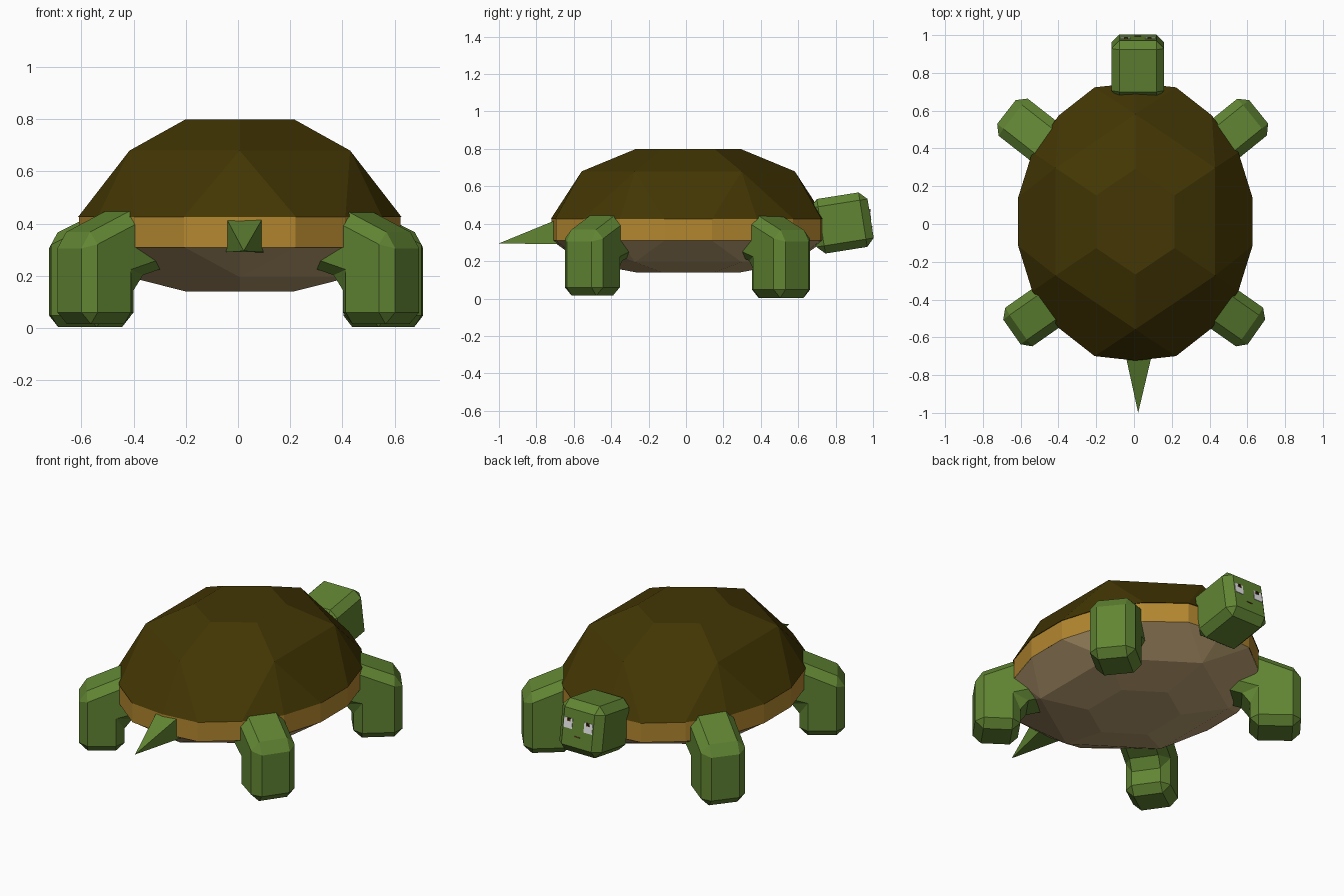
import bpy, bmesh, math
from mathutils import Matrix, Vector

if "Cube" in bpy.data.objects:
    bpy.data.objects.remove(bpy.data.objects["Cube"])


def material(name, rgb):
    m = bpy.data.materials.new(name)
    m.diffuse_color = (*rgb, 1)
    m.use_nodes = True
    m.node_tree.nodes["Principled BSDF"].inputs["Base Color"].default_value = m.diffuse_color
    return m


SHELL = material("shell_brown", (0.056, 0.037, 0.001))
BAND = material("rim_tan", (0.45, 0.24, 0.028))
BELLY = material("belly_taupe", (0.50, 0.35, 0.17))
GREEN = material("skin_green", (0.12, 0.235, 0.033))
WHITE = material("eye_white", (0.8, 0.8, 0.8))
IRIS = material("iris_brown", (0.12, 0.045, 0.01))
DARK = material("dark", (0.01, 0.008, 0.006))


def finish(name, bm, mat, bevel=0):
    bmesh.ops.recalc_face_normals(bm, faces=bm.faces[:])
    me = bpy.data.meshes.new(name)
    bm.to_mesh(me)
    bm.free()
    me.materials.append(mat)
    ob = bpy.data.objects.new(name, me)
    bpy.context.collection.objects.link(ob)
    if bevel:
        mod = ob.modifiers.new("bevel", 'BEVEL')
        mod.width = bevel
        mod.segments = 1
        mod.limit_method = 'ANGLE'
        mod.angle_limit = math.radians(35)
    return ob


RX, RY, OFFX, OFFY = 0.63, 0.735, 0.007, 0.012


def ring(bm, n, scale, z):
    # ring of points on the oval, starting at the tail, blunt at both ends
    out = []
    for i in range(n):
        a = math.tau * i / n
        blunt = 1.03 if n == 18 and i % 9 in (1, 8) else 1
        out.append(bm.verts.new((OFFX + RX * scale * math.sin(a),
                                 OFFY - RY * scale * blunt * math.cos(a), z)))
    return out


def dome(name, z0, z1, rim_scale, mat):
    # hexagonal cap, six panels, then an 18 sided rim
    bm = bmesh.new()
    h = z1 - z0
    top = ring(bm, 6, 0.38, z1)
    mid = ring(bm, 6, 0.775, z0 + 0.68 * h)
    rim = ring(bm, 18, rim_scale, z0)
    bm.faces.new(top)
    bm.faces.new(rim)
    for i in range(6):
        j, k = (i + 1) % 6, 3 * i
        bm.faces.new((top[i], top[j], mid[j], mid[i]))
        bm.faces.new((mid[i], mid[j], rim[k + 2], rim[k + 1]))
        bm.faces.new((mid[i], rim[k + 1], rim[k]))
        bm.faces.new((mid[i], rim[k], rim[k - 1]))
    return finish(name, bm, mat)


dome("upper_shell", 0.425, 0.80, 1.0, SHELL)
dome("belly", 0.31, 0.14, 0.992, BELLY)

# rim band between the two halves
bm = bmesh.new()
lo, hi = ring(bm, 18, 0.994, 0.309), ring(bm, 18, 0.994, 0.427)
for i in range(18):
    j = (i + 1) % 18
    bm.faces.new((lo[i], lo[j], hi[j], hi[i]))
finish("rim_band", bm, BAND)


def leg(name, angle, reach, ground, shift):
    # bent side profile (outward, up), widened sideways
    profile = [(0.62, ground), (reach, ground), (reach, 0.35), (0.60, 0.465),
               (0.45, 0.42), (0.41, 0.25), (0.62, 0.19)]
    bm = bmesh.new()
    f = bm.faces.new([bm.verts.new((r, -0.125, z)) for r, z in profile])
    res = bmesh.ops.extrude_face_region(bm, geom=[f])
    bmesh.ops.translate(bm, vec=(0, 0.25, 0),
                        verts=[v for v in res["geom"] if isinstance(v, bmesh.types.BMVert)])
    ob = finish(name, bm, GREEN, 0.045)
    ob.rotation_euler.z = math.radians(angle)
    ob.location = (*shift, 0)


leg("front_leg_right", 39, 0.885, 0.003, (-0.028, 0.037))
leg("front_leg_left", 180 - 38, 0.895, 0.003, (0.03, 0.042))
leg("rear_leg_right", -35, 0.865, 0.015, (-0.06, -0.075))
leg("rear_leg_left", 180 + 35, 0.865, 0.015, (0.062, -0.075))


def box(name, size, matrix, mat, bevel=0):
    bm = bmesh.new()
    bmesh.ops.create_cube(bm, size=1, matrix=Matrix.Diagonal((*size, 1)))
    ob = finish(name, bm, mat, bevel)
    ob.matrix_world = matrix
    return ob


# head, tilted slightly upward
HEAD = Matrix.Translation((0.02, 0.834, 0.404)) @ Matrix.Rotation(math.radians(9), 4, 'X')
box("head", (0.28, 0.31, 0.295), HEAD, GREEN, 0.042)


def plate(name, x, z, w, h, lift, mat):
    box(name, (w, 0.004, h), HEAD @ Matrix.Translation((x, 0.155 + lift, z)), mat)


# face plates
for side, s in (("right", 1), ("left", -1)):
    plate("eye_" + side, s * 0.066, 0.022, 0.055, 0.058, 0.001, WHITE)
    plate("iris_" + side, s * 0.062, 0.042, 0.022, 0.018, 0.003, IRIS)
    plate("pupil_" + side, s * 0.062, 0.044, 0.01, 0.012, 0.005, DARK)
plate("mouth", 0, -0.045, 0.035, 0.006, 0.001, IRIS)

# tail, a four sided spike
bm = bmesh.new()
base = [bm.verts.new((x, -0.67, z)) for x, z in
        ((-0.05, 0.29), (0.1, 0.29), (0.1, 0.43), (-0.05, 0.43))]
tip = bm.verts.new((0.022, -1.0, 0.295))
bm.faces.new(base)
for i in range(4):
    bm.faces.new((base[i], base[(i + 1) % 4], tip))
finish("tail", bm, GREEN)
